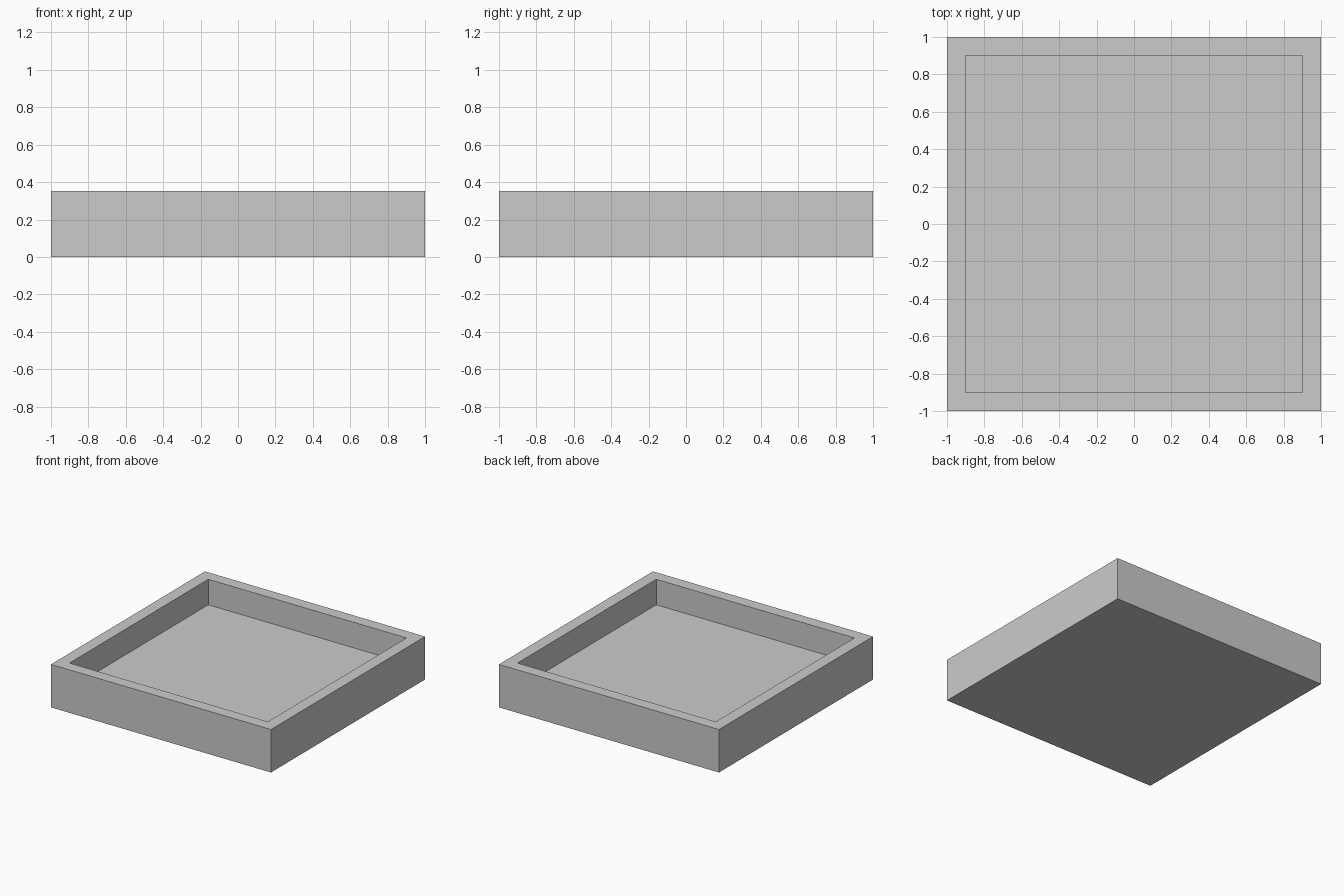
import bpy, bmesh
from mathutils import Matrix

if "Cube" in bpy.data.objects:
    bpy.data.objects.remove(bpy.data.objects["Cube"])

SIZE, HEIGHT = 2.0, 0.353
WALL, FLOOR = 0.14, 0.143

# Solid square block standing on the ground
bm = bmesh.new()
bmesh.ops.create_cube(bm, size=1.0, matrix=Matrix.Translation((0, 0, HEIGHT / 2))
                      @ Matrix.Diagonal((SIZE, SIZE, HEIGHT, 1)))
bm.normal_update()
top = max(bm.faces, key=lambda f: f.calc_center_median().z)

# Flat rim, then the recess with vertical inner walls
bmesh.ops.inset_region(bm, faces=[top], thickness=WALL)
bmesh.ops.inset_region(bm, faces=[top], thickness=0.0)
for v in top.verts:
    v.co.z = FLOOR
bmesh.ops.recalc_face_normals(bm, faces=bm.faces)

mesh = bpy.data.meshes.new("square_tray")
bm.to_mesh(mesh)
bm.free()
tray = bpy.data.objects.new("square_tray", mesh)
bpy.context.collection.objects.link(tray)
